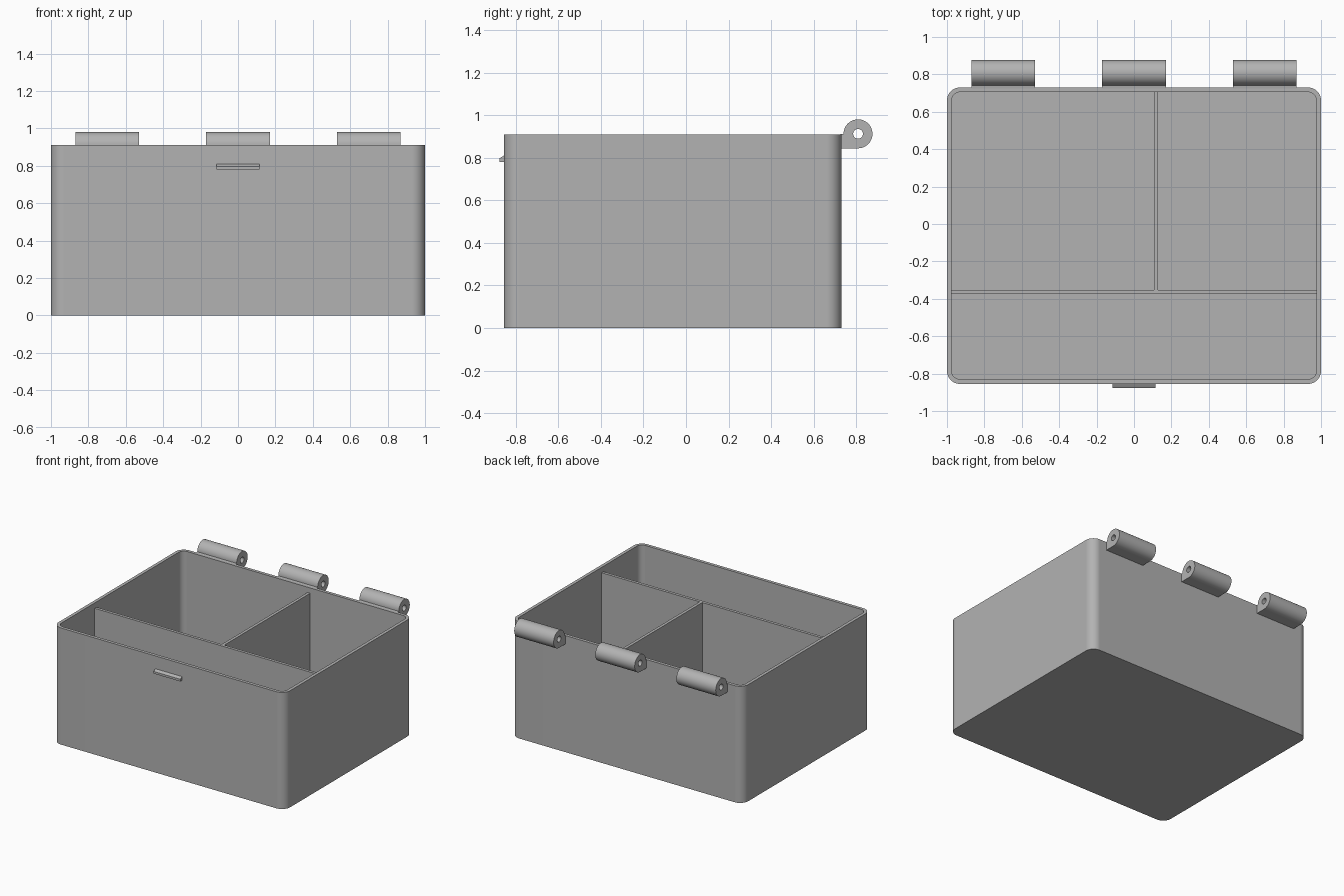
import bpy, bmesh
from math import sin, cos, pi, radians
from mathutils import Vector

cube = bpy.data.objects.get("Cube")
if cube:
    bpy.data.objects.remove(cube)

grey = bpy.data.materials.new("plain grey")
grey.use_nodes = True
colour = (0.45, 0.45, 0.45, 1)
grey.diffuse_color = colour
grey.node_tree.nodes["Principled BSDF"].inputs["Base Color"].default_value = colour

WIDTH, FRONT, BACK, HEIGHT = 1.0, -0.855, 0.73, 0.91
WALL, FLOOR, DIVIDER_TOP = 0.025, 0.025, 0.868


def finish(name, bm):
    """Turn a bmesh into a smooth-shaded object with crisp edges."""
    bmesh.ops.recalc_face_normals(bm, faces=bm.faces)
    mesh = bpy.data.meshes.new(name)
    bm.to_mesh(mesh)
    bm.free()
    mesh.materials.append(grey)
    obj = bpy.data.objects.new(name, mesh)
    bpy.context.collection.objects.link(obj)
    bpy.ops.object.select_all(action='DESELECT')
    obj.select_set(True)
    bpy.context.view_layer.objects.active = obj
    bpy.ops.object.shade_smooth_by_angle(angle=radians(35))
    obj.modifiers.new("Even walls", 'WEIGHTED_NORMAL').keep_sharp = True
    return obj


def arc(cx, cy, r, start, end, steps):
    angles = [radians(start + (end - start) * i / steps) for i in range(steps + 1)]
    return [(cx + r * cos(a), cy + r * sin(a)) for a in angles]


def rounded_outline(inset, radius):
    x, y0, y1 = WIDTH - inset - radius, FRONT + inset + radius, BACK - inset - radius
    corners = [(x, y1, 0), (-x, y1, 90), (-x, y0, 180), (x, y0, 270)]
    return [p for cx, cy, a in corners for p in arc(cx, cy, radius, a, a + 90, 10)]


def side_prism(name, loops, x0, x1):
    """Extrude closed (y, z) loops along x; inner loops become holes."""
    bm = bmesh.new()
    edges = []
    for loop in loops:
        verts = [bm.verts.new((x0, y, z)) for y, z in loop]
        edges += [bm.edges.new((v, verts[i - 1])) for i, v in enumerate(verts)]
    bmesh.ops.triangle_fill(bm, edges=edges, use_beauty=True, normal=Vector((1, 0, 0)))
    grown = bmesh.ops.extrude_face_region(bm, geom=bm.faces[:], use_keep_orig=True)
    moved = [g for g in grown["geom"] if isinstance(g, bmesh.types.BMVert)]
    bmesh.ops.translate(bm, verts=moved, vec=(x1 - x0, 0, 0))
    return finish(name, bm)


def block(name, x0, x1, y0, y1, z0, z1):
    return side_prism(name, [[(y0, z0), (y1, z0), (y1, z1), (y0, z1)]], x0, x1)


# Open tray: outer wall, rim, inner wall and floor as one shell
bm = bmesh.new()
outer, inner = rounded_outline(0, 0.07), rounded_outline(WALL, 0.045)
levels = [(outer, 0), (outer, HEIGHT), (inner, HEIGHT), (inner, FLOOR)]
rings = [[bm.verts.new((x, y, z)) for x, y in outline] for outline, z in levels]
for low, high in zip(rings, rings[1:]):
    for i in range(len(low)):
        bm.faces.new((low[i - 1], low[i], high[i], high[i - 1]))
bm.faces.new(rings[0])
bm.faces.new(rings[-1])
finish("box_body", bm)

# Dividers, sunk slightly into the walls and floor
side = WIDTH - WALL + 0.005
block("cross_divider", -side, side, -0.375, -0.352, FLOOR - 0.005, DIVIDER_TOP)
block("rear_divider", 0.106, 0.129, -0.36, BACK - WALL + 0.005, FLOOR - 0.005, DIVIDER_TOP)

# Hinge knuckles: round barrel with a flat-bottomed arm and a pin hole
CY, CZ, R = 0.808, 0.912, 0.068
knuckle = [(BACK - 0.005, CZ - 0.002), (BACK - 0.005, CZ - R)]
knuckle += arc(CY, CZ, R, -90, 180, 36)
pin_hole = arc(CY, CZ, 0.023, 0, 345, 23)
for label, x in (("right", -0.7), ("middle", 0), ("left", 0.7)):
    side_prism("hinge_" + label, [knuckle, pin_hole], x - 0.17, x + 0.17)

# Front catch with a sloped top
catch = [(FRONT + 0.005, 0.78), (-0.876, 0.78), (-0.876, 0.797),
         (FRONT, 0.81), (FRONT + 0.005, 0.81)]
side_prism("front_catch", [catch], -0.115, 0.115)
